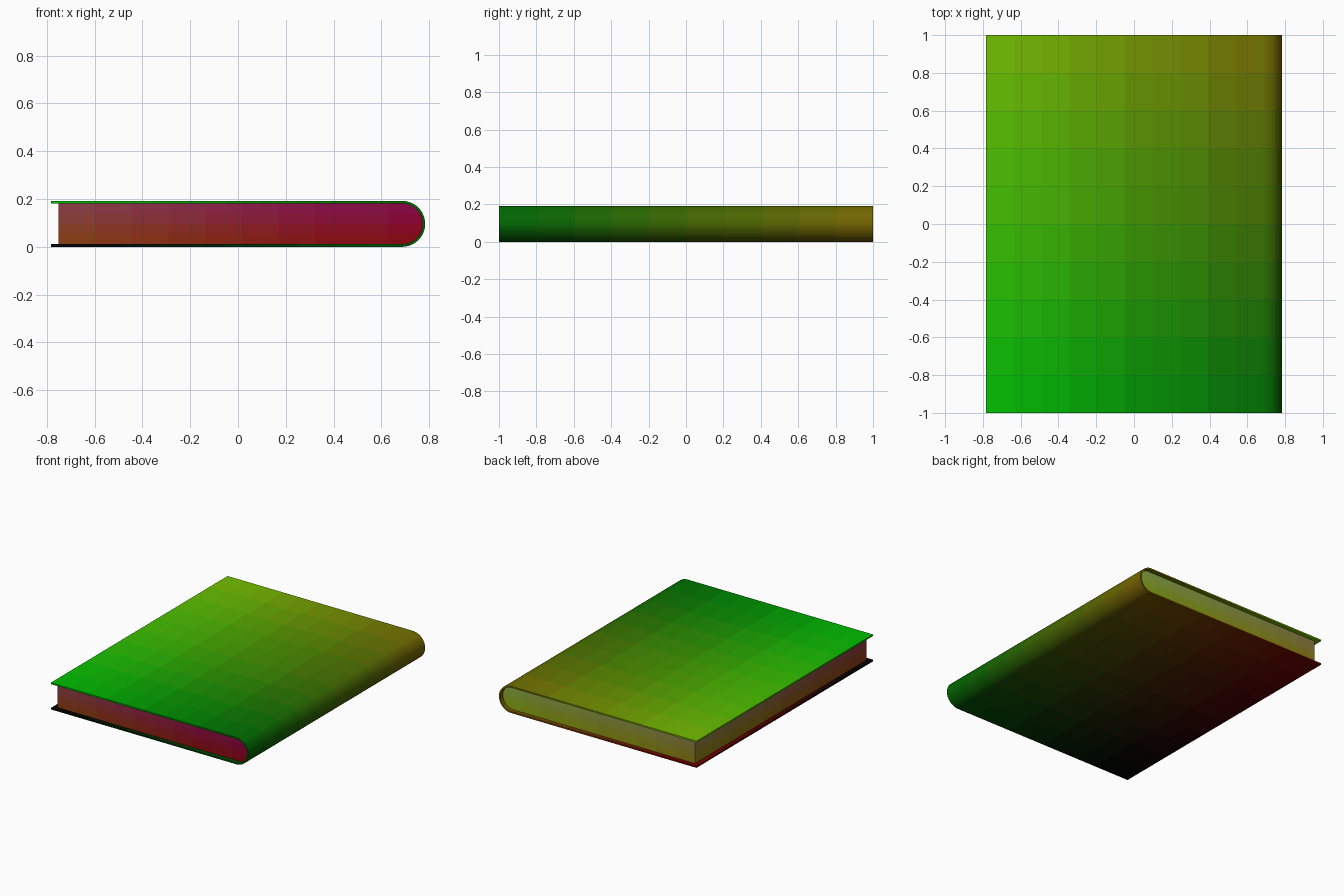
import bpy, bmesh
from math import sin, cos, pi, atan2

if "Cube" in bpy.data.objects:
    bpy.data.objects.remove(bpy.data.objects["Cube"])

H, X, T = 0.192, 0.783, 0.011      # height, half width, cover thickness
R = H / 2                          # spine radius
CX = X - R                         # spine centre
SEG, STEPS = 24, 10                # spine segments, colour steps
PX, PY = 0.75, 0.97                # page block half sizes


def arc(r):
    """Half circle bulging to +x, from bottom to top."""
    return [(CX + r * cos(a), R + r * sin(a))
            for a in (-pi / 2 + pi * i / SEG for i in range(SEG + 1))]


def folded(r):
    """Bottom board, spine and top board as one stepped line."""
    xs = [-X + (CX + X) * i / STEPS for i in range(STEPS)]
    return [(x, R - r) for x in xs] + arc(r) + [(x, R + r) for x in xs[::-1]]


def cover_color(c):
    """Green follows the fold from bottom to top, red follows y."""
    half = CX + X + R * pi / 2
    d = c.x + X if c.x < CX else CX + X + R * atan2(c.x - CX, abs(c.z - R))
    s = d / half / 2
    if c.z > R:
        s = 1 - s
    return (0.48 * (c.y + 1) / 2, 0.78 * s, 0.02)


def page_color(c):
    """Green blends around the block, blue follows height."""
    u, t = (c.x + PX) / (PX + X), (c.y + PY) / (2 * PY)
    front, back = 0.25 - 0.22 * u, 0.5 + 0.18 * u
    return (0.55, front + (back - front) * t, 0.05 + 0.27 * c.z / H)


def material(name, srgb):
    key = tuple(round(v * 40) / 40 for v in srgb)
    full = name + "_%.3f_%.3f_%.3f" % key
    mat = bpy.data.materials.get(full)
    if not mat:
        mat = bpy.data.materials.new(full)
        mat.diffuse_color = (*(v ** 2.2 for v in key), 1)
        mat.use_nodes = True
        mat.node_tree.nodes["Principled BSDF"].inputs["Base Color"].default_value = mat.diffuse_color
    return mat


def slice_axis(bm, axis, lo, hi, n):
    for i in range(1, n):
        co, no = [0, 0, 0], [0, 0, 0]
        co[axis], no[axis] = lo + (hi - lo) * i / n, 1
        bmesh.ops.bisect_plane(bm, geom=bm.verts[:] + bm.edges[:] + bm.faces[:],
                               plane_co=co, plane_no=no)


def extrude_y(bm, depth):
    res = bmesh.ops.extrude_face_region(bm, geom=bm.faces[:], use_keep_orig=True)
    verts = [g for g in res["geom"] if isinstance(g, bmesh.types.BMVert)]
    bmesh.ops.translate(bm, verts=verts, vec=(0, depth, 0))


def finish(name, bm, color):
    bmesh.ops.recalc_face_normals(bm, faces=bm.faces)
    me = bpy.data.meshes.new(name)
    slots = {}
    for f in bm.faces:
        mat = material(name, color(f.calc_center_median()))
        if mat.name not in slots:
            slots[mat.name] = len(slots)
            me.materials.append(mat)
        f.material_index = slots[mat.name]
    bm.to_mesh(me)
    bm.free()
    ob = bpy.data.objects.new(name, me)
    bpy.context.collection.objects.link(ob)
    bpy.ops.object.select_all(action='DESELECT')
    ob.select_set(True)
    bpy.context.view_layer.objects.active = ob
    bpy.ops.object.shade_smooth_by_angle(angle=pi / 6)


# Cover: two boards joined by a rounded spine
bm = bmesh.new()
outer, inner = ([bm.verts.new((x, -1, z)) for x, z in folded(r)] for r in (R, R - T))
for i in range(len(outer) - 1):
    bm.faces.new((outer[i], outer[i + 1], inner[i + 1], inner[i]))
extrude_y(bm, 2)
slice_axis(bm, 1, -1, 1, STEPS)
finish("cover", bm, cover_color)

# Page block: inset from the boards, rounded into the spine
bm = bmesh.new()
outline = [(-PX, T)] + arc(R - T) + [(-PX, H - T)]
bm.faces.new([bm.verts.new((x, -PY, z)) for x, z in outline])
extrude_y(bm, 2 * PY)
slice_axis(bm, 0, -PX, X, STEPS)
slice_axis(bm, 1, -PY, PY, STEPS)
slice_axis(bm, 2, T, H - T, 4)
finish("pages", bm, page_color)
